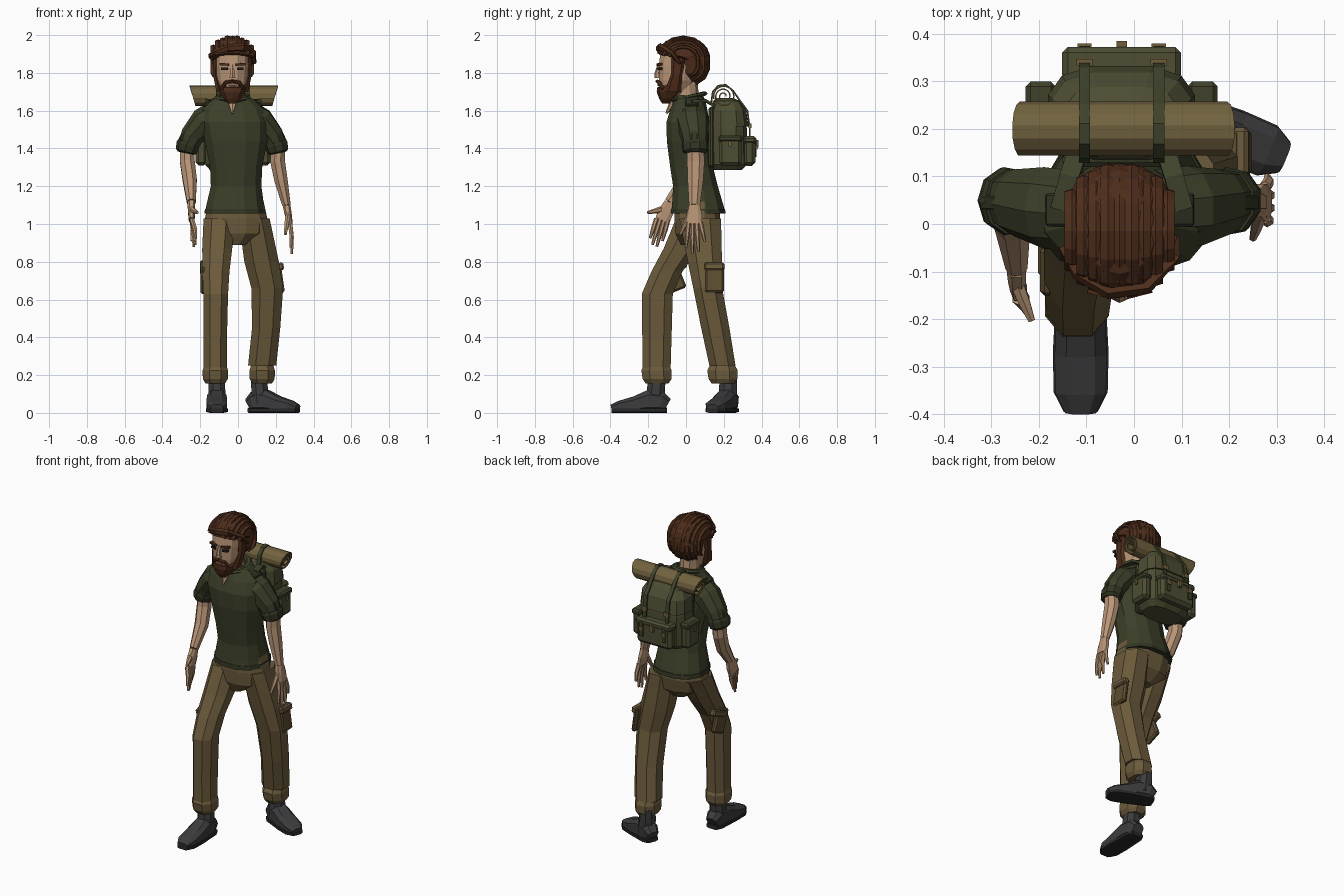
import bpy, bmesh
from math import sin, cos, pi, radians, sqrt
from mathutils import Vector


def material(name, *rgb):
    m = bpy.data.materials.new(name)
    m.diffuse_color = (*rgb, 1)
    return m


SKIN = material("skin", .48, .30, .18)
HAIR = material("hair", .075, .026, .011)
LIP = material("lip", .30, .14, .09)
SHIRT = material("shirt_green", .045, .05, .022)
SEAM = material("shirt_trim", .032, .036, .016)
PANTS = material("trousers", .15, .105, .045)
PATCH = material("trouser_trim", .11, .075, .03)
BOOT = material("boot", .045, .045, .048)
SOLE = material("sole", .02, .02, .021)
BAG = material("bag", .075, .075, .034)
STRAP = material("strap", .05, .055, .024)
ROLL = material("bedroll", .17, .125, .05)
BRASS = material("buckle", .16, .11, .04)
DARK = material("eye", .015, .012, .01)


def finish(name, bm, mat):
    bmesh.ops.recalc_face_normals(bm, faces=bm.faces)
    me = bpy.data.meshes.new(name)
    bm.to_mesh(me)
    bm.free()
    me.materials.append(mat)
    ob = bpy.data.objects.new(name, me)
    bpy.context.collection.objects.link(ob)
    return ob


def tube(name, pts, mat, n=8, p=2.0, flat=False, ref=(1, 0, 0)):
    """Loft of superellipse rings (x, y, z, ra, rb); flat keeps rings horizontal."""
    bm, rings = bmesh.new(), []
    C = [Vector(q[:3]) for q in pts]
    f = lambda c: (abs(c) ** (2 / p)) * (1 if c > 0 else -1)
    for i, q in enumerate(pts):
        t = Vector((0, 0, 1)) if flat else (C[min(i + 1, len(C) - 1)] - C[max(i - 1, 0)]).normalized()
        r = Vector(ref)
        u = (r - t * r.dot(t)).normalized()
        v = t.cross(u)
        ang = [2 * pi * (k + .5) / n for k in range(n)]
        rings.append([bm.verts.new(C[i] + u * q[3] * f(cos(a)) + v * q[4] * f(sin(a))) for a in ang])
    for a, b in zip(rings, rings[1:]):
        for k in range(n):
            bm.faces.new((a[k], a[(k + 1) % n], b[(k + 1) % n], b[k]))
    bm.faces.new(rings[0])
    bm.faces.new(rings[-1])
    return finish(name, bm, mat)


def box(name, c, size, mat, rot=(0, 0, 0), bevel=0):
    bm = bmesh.new()
    bmesh.ops.create_cube(bm, size=1)
    bmesh.ops.scale(bm, vec=size, verts=bm.verts)
    if bevel:
        bmesh.ops.bevel(bm, geom=bm.edges[:], offset=bevel, segments=1, affect='EDGES')
    ob = finish(name, bm, mat)
    ob.location = c
    ob.rotation_euler = [radians(a) for a in rot]
    return ob


# Trousers: pelvis, two legs in mid stride, rolled cuffs, cargo pockets
tube("pelvis", [(-.01, .06, 1.12, .15, .12), (-.01, .06, 1.03, .17, .125),
                (-.005, .055, .95, .15, .115), (-.01, .04, .89, .05, .07)], PANTS, 12, 2.3, True)
legs = {
    "right": [(-.10, .055, 1.03, .088, .115), (-.11, -.025, .87, .085, .10), (-.117, -.10, .75, .077, .088),
              (-.118, -.152, .63, .070, .088), (-.12, -.154, .40, .066, .083), (-.12, -.156, .24, .066, .08)],
    "left": [(.085, .075, 1.03, .088, .118), (.125, .10, .80, .098, .097), (.155, .115, .66, .09, .082),
             (.149, .155, .45, .08, .08), (.128, .193, .25, .08, .074)]}
for side, pts in legs.items():
    tube(side + "_trouser_leg", pts, PANTS, 8, 2.3, True)
    x, y = pts[-1][:2]
    tube(side + "_cuff", [(x, y, .25, .064, .072), (x, y, .225, .072, .086), (x, y + .003, .18, .071, .082),
                          (x, y + .003, .155, .055, .064)], PANTS, 8, 2.3, True)
box("right_cargo_pocket", (-.183, -.075, .715), (.03, .11, .15), PATCH, (22, 0, 0), .01)
box("left_cargo_pocket", (.222, .15, .715), (.03, .10, .16), PATCH, (0, -8, 0), .01)
box("left_pocket_flap", (.224, .15, .775), (.036, .105, .04), PANTS, (0, -8, 0), .008)
box("right_pocket_flap", (-.184, -.052, .77), (.036, .115, .04), PANTS, (22, 0, 0), .008)


# Boots: lofted foot from heel to toe, ankle shaft, sole
def boot(side, heel, toe):
    h, t = Vector(heel), Vector(toe)
    d = t - h
    ref = (-d.y, d.x, 0)
    prof = [(0, .036, .08), (.1, .05, .115), (.33, .054, .125), (.58, .058, .09), (.86, .056, .065), (1, .034, .045)]
    P = lambda k, z: (*(h + d * k), z)
    tube(side + "_boot", [(*P(k, e / 2), w, e / 2) for k, w, e in prof], BOOT, 8, 3, ref=ref)
    tube(side + "_sole", [(*P(k, .014), w + .003, .014) for k, w, e in prof], SOLE, 8, 4, ref=ref)
    tube(side + "_boot_shaft", [(*P(.24, .05), .05, .055), (*P(.2, .12), .048, .052), (*P(.18, .2), .044, .048)],
         BOOT, 8, 2.2, True)


boot("right", (-.112, -.10), (-.112, -.395))
boot("left", (.065, .243), (.315, .14))

# Shirt: body, hem, collar, chest opening
tube("shirt_body", [(-.015, .065, 1.06, .165, .147), (-.015, .062, 1.10, .157, .14), (-.01, .05, 1.20, .138, .122),
                    (-.01, .03, 1.30, .142, .117), (-.01, .015, 1.44, .17, .12), (-.02, .01, 1.54, .185, .117),
                    (-.027, .015, 1.61, .165, .10), (-.027, .02, 1.655, .115, .085), (-.025, .02, 1.68, .075, .072)],
     SHIRT, 12, 2.3, True)
tube("shirt_hem", [(-.015, .065, 1.055, .168, .15), (-.015, .064, 1.08, .165, .147)], SEAM, 12, 2.3, True)
ring = [radians(a) for a in range(-75, 256, 33)]
tube("collar", [(-.027 + .078 * cos(a), .015 + .08 * sin(a), 1.672 + .018 * sin(a), .012, .02) for a in ring],
     SHIRT, 6, ref=(0, 0, 1))
tube("chest_opening", [(-.03, -.035, 1.68, .04, .03), (-.03, -.07, 1.645, .026, .018),
                       (-.03, -.104, 1.585, .004, .006)], SKIN, 6)

# Sleeves mirrored about the body's centre line, with turned cuffs and shoulder tabs
for side, s in (("right", -1), ("left", 1)):
    X = lambda o: -.03 + s * o
    tube(side + "_sleeve", [(X(.08), .03, 1.575, .085, .085), (X(.15), .035, 1.54, .078, .088),
                            (X(.212), .045, 1.465, .064, .072), (X(.238), .05, 1.40, .052, .062)], SHIRT, 9)
    tube(side + "_sleeve_cuff", [(X(.229), .047, 1.435, .058, .069), (X(.233), .048, 1.42, .064, .073),
                                 (X(.243), .05, 1.385, .058, .068), (X(.245), .05, 1.375, .045, .052)], SEAM, 9)
    box(side + "_shoulder_tab", (X(.115), .03, 1.648), (.09, .07, .018), SEAM, (0, s * 30, 0), .005)
    box(side + "_sleeve_tab", (X(.272), .045, 1.46), (.014, .03, .07), SEAM, (0, -s * 25, 0), .003)

# Bare arms and hands with separate fingers
arms = {
    "right": ([(-.268, .055, 1.43, .04, .046), (-.268, .045, 1.33, .042, .048), (-.255, .0, 1.23, .04, .044),
               (-.247, -.085, 1.115, .025, .032)],
              (-.245, -.125, 1.02), [(-.222, -.19, .925), (-.225, -.178, .89), (-.235, -.155, .88), (-.245, -.125, .91)],
              (-.215, -.203, 1.06)),
    "left": ([(.212, .05, 1.43, .04, .046), (.21, .052, 1.33, .042, .05), (.228, .05, 1.23, .038, .045),
              (.257, .045, 1.10, .024, .032)],
             (.275, .045, 1.0), [(.28, .0, .875), (.285, .033, .84), (.285, .066, .855), (.28, .1, .905)],
             (.25, -.03, .945))}
for side, (pts, kn, tips, thumb) in arms.items():
    tube(side + "_forearm", pts, SKIN, 8)
    w, k = Vector(pts[-1][:3]), Vector(kn)
    m = (w + k) / 2
    tube(side + "_palm", [(*w, .022, .03), (*m, .02, .042), (*k, .016, .042)], SKIN, 8, 2.5)
    for i, tip in enumerate(tips):
        a, t = k + Vector((0, (i - 1.5) * .021, .008)), Vector(tip)
        b = a.lerp(t, .5) + Vector((.005, 0, 0))
        tube(f"{side}_finger_{i + 1}", [(*a, .013, .013), (*b, .012, .012), (*t, .007, .007)], SKIN, 6)
    a, t = m + Vector((0, -.02, .01)), Vector(thumb)
    tube(side + "_thumb", [(*a, .016, .018), (*a.lerp(t, .55), .013, .013), (*t, .008, .008)], SKIN, 6)

# Head, neck and face
HX = -.03
tube("neck", [(-.026, .02, 1.60, .065, .07), (-.028, .0, 1.69, .058, .066), (HX, -.005, 1.79, .058, .066)],
     SKIN, 10, 2, True)
tube("head", [(HX, -.08, 1.66, .03, .035), (HX, -.06, 1.70, .065, .08), (HX, -.045, 1.76, .083, .10),
              (HX, -.035, 1.84, .091, .112), (HX, -.025, 1.90, .093, .115), (HX, -.02, 1.97, .06, .07)],
     SKIN, 12, 2.3, True)
tube("nose", [(HX, -.143, 1.845, .009, .008), (HX, -.152, 1.80, .013, .014), (HX, -.150, 1.772, .019, .016)],
     SKIN, 6, 2, True)
for side, s in (("right", -1), ("left", 1)):
    box(side + "_eye", (HX + s * .04, -.138, 1.822), (.034, .02, .013), DARK, (0, 0, s * 12))
    box(side + "_eyebrow", (HX + s * .042, -.141, 1.845), (.05, .02, .012), HAIR, (0, s * -4, s * 14))
    tube(side + "_moustache", [(HX, -.152, 1.757, .011, .008), (HX + s * .035, -.142, 1.75, .012, .01),
                               (HX + s * .058, -.12, 1.715, .008, .012)], HAIR, 6, ref=(0, 1, 0))
    tube(side + "_sideburn", [(HX + s * .085, -.04, 1.88, .02, .04), (HX + s * .09, -.05, 1.79, .014, .03),
                              (HX + s * .068, -.07, 1.70, .018, .045)], HAIR, 6, 2.5, True)
box("lips", (HX, -.143, 1.737), (.042, .018, .012), LIP)
tube("beard", [(HX, -.105, 1.638, .022, .022), (HX, -.098, 1.665, .05, .045), (HX, -.075, 1.70, .073, .08),
               (HX, -.07, 1.722, .078, .083), (HX, -.05, 1.745, .084, .06)], HAIR, 10, 2.2, True)

# Hair: cap with open face, combed strands over the crown, swept fringe
tube("hair_cap", [(HX, .04, 1.755, .06, .045), (HX, .04, 1.80, .098, .078), (HX, .04, 1.87, .11, .088),
                  (HX, -.005, 1.89, .113, .132), (HX, -.015, 1.93, .105, .128), (HX, -.015, 1.97, .075, .09),
                  (HX, -.015, 1.985, .03, .04)], HAIR, 14, 2.1, True)
for i in range(9):
    o = (i - 4) * .025
    s = sqrt(1 - (o / .125) ** 2) * (1 if i % 2 else .97)
    path = []
    for deg in range(15, 241, 25):
        a = radians(deg)
        drop = .025 if deg > 180 else 0
        path.append((HX + o, -.015 - .137 * max(s, .55) * cos(a), 1.868 + .122 * s * sin(a) - drop, .018, .011))
    path[-1] = (*path[-1][:3], .006, .005)
    tube(f"hair_strand_{i + 1}", path, HAIR, 6)
tube("hair_fringe", [(-.143, -.05, 1.88, .012, .022), (-.115, -.105, 1.905, .014, .024),
                     (-.05, -.146, 1.93, .014, .022), (.025, -.135, 1.935, .014, .024),
                     (.075, -.07, 1.90, .015, .026), (.085, -.03, 1.85, .008, .012)], HAIR, 6, ref=(0, 1, 0))

# Backpack: body, lid, side and rear pockets
BX = -.026
tube("backpack_body", [(BX, .22, 1.285, .125, .075), (BX, .227, 1.315, .152, .10), (BX, .225, 1.50, .152, .10),
                       (BX, .22, 1.60, .142, .09), (BX, .21, 1.65, .11, .065)], BAG, 12, 3, True)
tube("backpack_lid", [(BX, .228, 1.515, .158, .106), (BX, .224, 1.60, .150, .097),
                      (BX, .215, 1.65, .122, .075), (BX, .205, 1.668, .08, .045)], BAG, 12, 3, True)
box("back_panel", (BX, .135, 1.46), (.25, .03, .32), STRAP, bevel=.01)
for side, s in (("right", -1), ("left", 1)):
    box(side + "_side_pocket", (BX + s * .168, .235, 1.385), (.06, .12, .15), BAG, bevel=.016)
    box(side + "_side_flap", (BX + s * .17, .235, 1.452), (.064, .128, .035), STRAP, bevel=.01)
    box(side + "_side_buckle", (BX + s * .204, .235, 1.425), (.008, .018, .03), BRASS)
    # Shoulder straps hugging the back
    tube(side + "_shoulder_strap", [(BX + s * .09, .16, 1.62, .022, .008), (BX + s * .11, .10, 1.655, .022, .008),
                                    (BX + s * .13, .03, 1.65, .022, .008)], STRAP, 4, 8)
    # Lid straps running over the bedroll
    x = BX + s * .078
    tube(side + "_lid_strap", [(x, .133, 1.64, .013, .005), (x, .142, 1.70, .013, .005), (x, .17, 1.732, .013, .005),
                               (x, .21, 1.737, .013, .005), (x, .25, 1.705, .013, .005), (x, .284, 1.655, .013, .005),
                               (x, .325, 1.60, .013, .005), (x, .338, 1.50, .013, .005), (x, .338, 1.46, .013, .005)],
         STRAP, 4, 8)
    box(side + "_lid_buckle", (x, .34, 1.52), (.034, .014, .026), BRASS)
    box(side + "_pocket_strap", (x, .369, 1.40), (.022, .01, .09), STRAP)
    box(side + "_pocket_buckle", (x, .373, 1.405), (.03, .012, .022), BRASS)
box("rear_pocket", (BX, .335, 1.38), (.24, .065, .145), BAG, bevel=.018)
box("rear_pocket_flap", (BX, .337, 1.445), (.25, .07, .04), BAG, bevel=.012)
box("rear_clasp", (BX, .376, 1.425), (.022, .018, .04), BRASS)

# Bedroll: spiral sheet whose ends slope inward toward the bottom
bm, prev = bmesh.new(), None
for k in range(34):
    a, r = 2 * pi * k / 13, .012 + .042 * min(k / 26, 1)
    y, z = .2 + r * cos(a), 1.676 + r * sin(a)
    half = .222 + .3 * (z - 1.69)
    cur = [bm.verts.new((-.022 + s * half, y, z)) for s in (-1, 1)]
    if prev:
        bm.faces.new((prev[0], prev[1], cur[1], cur[0]))
    prev = cur
roll = finish("bedroll", bm, ROLL)
mod = roll.modifiers.new("thickness", 'SOLIDIFY')
mod.thickness, mod.offset = .007, 0
